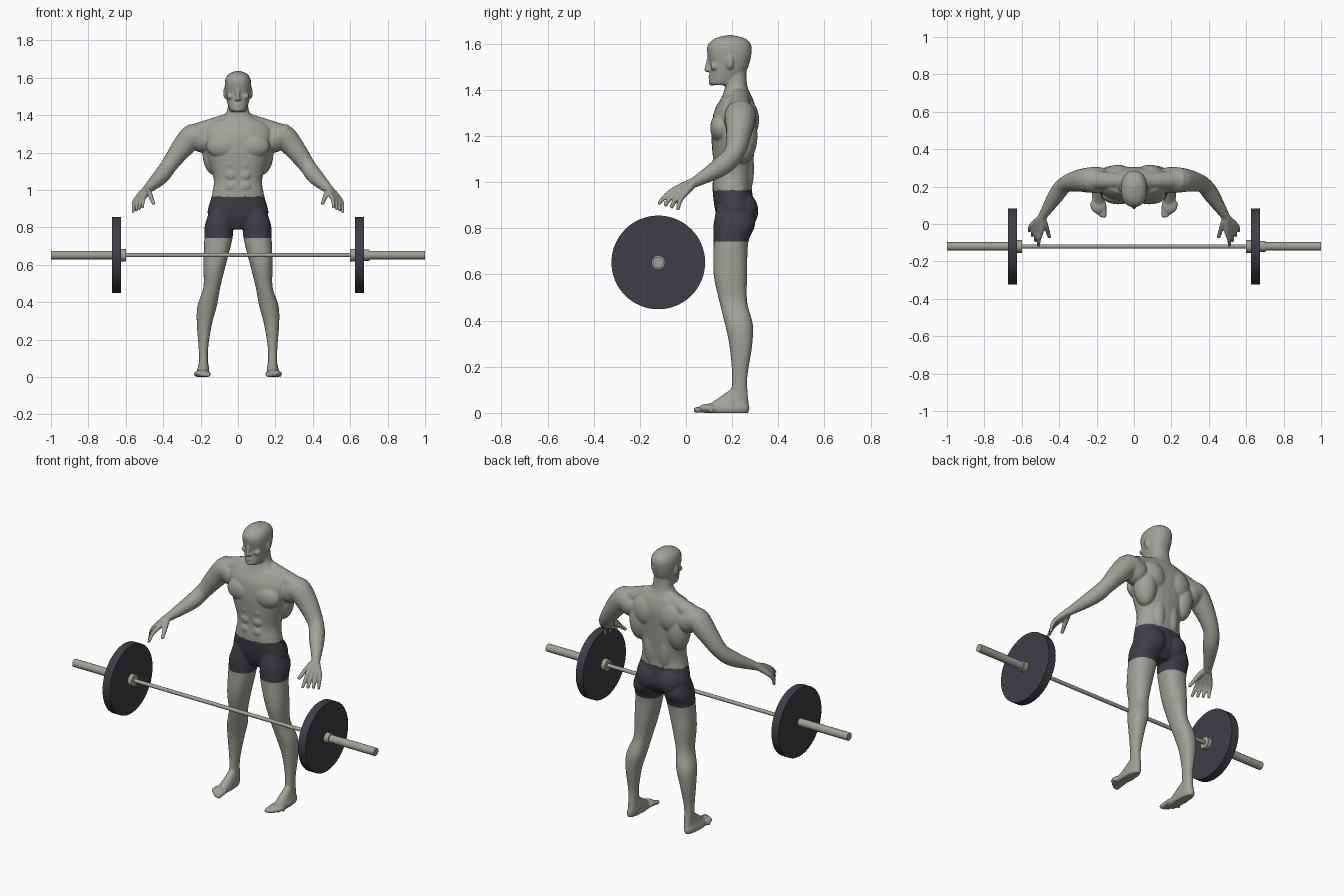
import bpy, bmesh, math
from mathutils import Vector, Matrix

if "Cube" in bpy.data.objects:
    bpy.data.objects.remove(bpy.data.objects["Cube"])


def make_material(name, color):
    material = bpy.data.materials.new(name)
    material.use_nodes = True
    material.diffuse_color = (*color, 1)
    shader = next(node for node in material.node_tree.nodes if node.type == "BSDF_PRINCIPLED")
    shader.inputs["Base Color"].default_value = (*color, 1)
    return material


skin_grey = make_material("warm grey", (.36, .355, .31))
dark_slate = make_material("dark slate", (.05, .048, .06))


def smooth_keys(keys, steps=4):
    """Catmull-Rom interpolation through tuples of any length."""
    result = []
    for i in range(len(keys) - 1):
        before, start, end = keys[max(i - 1, 0)], keys[i], keys[i + 1]
        after = keys[min(i + 2, len(keys) - 1)]
        for step in range(steps):
            t = step / steps
            result.append([b + t * (c - a) / 2 + t * t * (a - 2.5 * b + 2 * c - d / 2)
                           + t ** 3 * (3 * b - a - 3 * c + d) / 2
                           for a, b, c, d in zip(before, start, end, after)])
    return result + [list(keys[-1])]


def unit_ring(count, power=1):
    points = []
    for i in range(count):
        angle = math.tau * i / count
        points.append([math.copysign(abs(value) ** power, value)
                       for value in (math.cos(angle), math.sin(angle))])
    return points


def bridge_rings(bm, rings):
    """Closed tube through rings of points."""
    loops = [[bm.verts.new(point) for point in ring] for ring in rings]
    for lower, upper in zip(loops, loops[1:]):
        for i in range(len(lower)):
            bm.faces.new((lower[i - 1], lower[i], upper[i], upper[i - 1]))
    bm.faces.new(loops[0][::-1])
    bm.faces.new(loops[-1])


def loft(bm, keys, side=1):
    """Level oval sections: height, centre x, half width, front y, back y."""
    rings = []
    for height, center, half_width, front, back in smooth_keys(keys):
        middle, half_depth = (front + back) / 2, (back - front) / 2
        rings.append([(side * center + half_width * c, middle + half_depth * s, height)
                      for c, s in unit_ring(32, .88)])
    bridge_rings(bm, rings)


def blob(bm, center, radii, side=1):
    x, y, z = center
    placement = Matrix.Translation((side * x, y, z)) @ Matrix.Diagonal((*radii, 1))
    bmesh.ops.create_uvsphere(bm, u_segments=24, v_segments=16, radius=1, matrix=placement)


def limb(bm, keys, side=1):
    """Round tube along points (x, y, z, radius) with rounded ends."""
    path = [(Vector((side * x, y, z)), radius) for x, y, z, radius in smooth_keys(keys)]
    last = len(path) - 1
    rings = []
    for i, (point, radius) in enumerate(path):
        direction = path[min(i + 1, last)][0] - path[max(i - 1, 0)][0]
        turn = direction.to_track_quat("Z", "Y")
        rings.append([point + turn @ Vector((radius * c, radius * s, 0)) for c, s in unit_ring(16)])
    bridge_rings(bm, rings)
    for point, radius in (path[0], path[-1]):
        blob(bm, point, (radius, radius, radius))


def add_trunk(bm):
    # Torso and neck
    loft(bm, [(.79, 0, .06, .16, .26), (.86, 0, .16, .13, .3), (.97, 0, .14, .115, .285),
              (1.06, 0, .13, .12, .29), (1.2, 0, .17, .11, .3), (1.3, 0, .185, .12, .305),
              (1.36, 0, .15, .15, .29), (1.38, 0, .1, .16, .28), (1.42, 0, .06, .17, .265),
              (1.5, 0, .05, .17, .26)])
    # Head
    loft(bm, [(1.42, 0, .03, .12, .19), (1.43, 0, .045, .1, .23), (1.5, 0, .065, .105, .27),
              (1.58, 0, .07, .09, .285), (1.62, 0, .05, .12, .26), (1.637, 0, .01, .18, .2)])
    # Nose, lips and chin
    limb(bm, [(0, .1, 1.54, .008), (0, .09, 1.487, .011)])
    for height in (1.462, 1.452):
        blob(bm, (0, .108, height), (.02, .011, .005))
    blob(bm, (0, .112, 1.43), (.02, .014, .012))


def add_face_side(bm, side):
    # Brow, eye, cheek, nostril and ear
    limb(bm, [(.01, .1, 1.55, .007), (.05, .125, 1.55, .007)], side)
    blob(bm, (.03, .118, 1.53), (.013, .013, .007), side)
    blob(bm, (.04, .124, 1.5), (.02, .018, .016), side)
    blob(bm, (.01, .1, 1.486), (.008, .009, .007), side)
    blob(bm, (.07, .19, 1.52), (.009, .016, .03), side)


def add_muscles(bm, side):
    # Chest, flank, shoulder blade, lower back and buttock
    blob(bm, (.083, .15, 1.235), (.087, .045, .065), side)
    blob(bm, (.125, .245, 1.2), (.065, .065, .12), side)
    blob(bm, (.085, .26, 1.27), (.08, .057, .09), side)
    blob(bm, (.045, .26, 1.06), (.04, .035, .12), side)
    blob(bm, (.07, .25, .875), (.075, .063, .08), side)
    # Belly
    for row in range(3):
        blob(bm, (.036, .128, 1.02 + .06 * row), (.032, .015, .028), side)
    # Slope from neck to shoulder
    limb(bm, [(.04, .23, 1.375, .04), (.22, .235, 1.305, .052)], side)


def add_arm(bm, side):
    limb(bm, [(.19, .235, 1.27, .07), (.24, .235, 1.287, .068), (.305, .23, 1.218, .057),
              (.37, .21, 1.13, .044), (.415, .155, 1.07, .043), (.49, .04, 1, .023)], side)
    # Fingers fan out from the wrist and fuse into a palm
    wrist = Vector((.495, .035, 1))
    first_knuckle, last_knuckle = Vector((.495, -.035, .975)), Vector((.545, -.005, .95))
    first_tip, last_tip = Vector((.51, -.115, .91)), Vector((.56, -.035, .885))
    for finger in range(4):
        knuckle = first_knuckle.lerp(last_knuckle, finger / 3)
        tip = first_tip.lerp(last_tip, finger / 3)
        joint = knuckle.lerp(tip, .5) + Vector((.005, -.005, .005))
        limb(bm, [(*wrist, .02), (*knuckle, .014), (*joint, .011), (*tip, .009)], side)
    # Thumb
    limb(bm, [(*wrist, .02), (.475, 0, .985, .015), (.453, -.068, .93, .01)], side)


def add_leg(bm, side):
    loft(bm, [(.92, .08, .06, .14, .28), (.82, .1, .075, .12, .3), (.74, .105, .075, .12, .27),
              (.6, .125, .06, .12, .265), (.48, .14, .045, .145, .265), (.38, .165, .052, .17, .29),
              (.28, .18, .04, .19, .285), (.15, .185, .025, .2, .265), (.05, .185, .025, .19, .27)], side)
    # Foot and ball of the foot
    loft(bm, [(0, .19, .03, .08, .27), (.02, .19, .035, .07, .275),
              (.05, .185, .03, .12, .27), (.1, .185, .02, .19, .26)], side)
    blob(bm, (.19, .1, .02), (.043, .045, .02), side)
    # Toes shrink and step back towards the outside
    for toe in range(5):
        x, radius = .16 + .0165 * toe, .013 - .001 * toe
        tip = .045 + .004 * toe * toe
        limb(bm, [(x, .1, .02, radius), (x, tip, radius, radius)], side)


body = bmesh.new()
add_trunk(body)
for side in (1, -1):
    for add_part in (add_face_side, add_muscles, add_arm, add_leg):
        add_part(body, side)
mesh = bpy.data.meshes.new("man")
body.to_mesh(mesh)
body.free()
man = bpy.data.objects.new("man", mesh)
bpy.context.collection.objects.link(man)

# Fuse the parts into one smooth body
fuse = man.modifiers.new("fuse", "REMESH")
fuse.mode = "VOXEL"
fuse.voxel_size = .005
soften = man.modifiers.new("soften", "SMOOTH")
soften.factor = .5
soften.iterations = 4
graph = bpy.context.evaluated_depsgraph_get()
fused = bpy.data.meshes.new_from_object(man.evaluated_get(graph))
man.modifiers.clear()
man.data = fused
fused.materials.clear()
fused.materials.append(skin_grey)
fused.materials.append(dark_slate)

# Shorts: faces of the hips and upper thighs
for face in fused.polygons:
    face.use_smooth = True
    at_hips = abs(face.center.x) < .25 and .742 < face.center.z < .965
    face.material_index = int(at_hips)


def add_rod(name, start, end, radius, material, sides=32):
    """Cylinder along the barbell axis."""
    bm = bmesh.new()
    placement = Matrix.Translation(((start + end) / 2, -.12, .652)) @ Matrix.Rotation(math.pi / 2, 4, "Y")
    bmesh.ops.create_cone(bm, cap_ends=True, segments=sides, radius1=radius, radius2=radius,
                          depth=abs(end - start), matrix=placement)
    rod_mesh = bpy.data.meshes.new(name)
    bm.to_mesh(rod_mesh)
    bm.free()
    rod_mesh.materials.append(material)
    rod = bpy.data.objects.new(name, rod_mesh)
    bpy.context.collection.objects.link(rod)
    bpy.ops.object.select_all(action="DESELECT")
    rod.select_set(True)
    bpy.context.view_layer.objects.active = rod
    bpy.ops.object.shade_smooth_by_angle(angle=math.radians(35))


# Barbell
add_rod("bar", -.61, .61, .011, skin_grey)
for word, side in (("left", 1), ("right", -1)):
    add_rod(word + "_sleeve", side * .61, side, .023, skin_grey)
    add_rod(word + "_inner_collar", side * .6, side * .626, .034, skin_grey)
    add_rod(word + "_weight_plate", side * .625, side * .673, .203, dark_slate, sides=64)
add_rod("left_outer_collar", .672, .702, .03, skin_grey)
